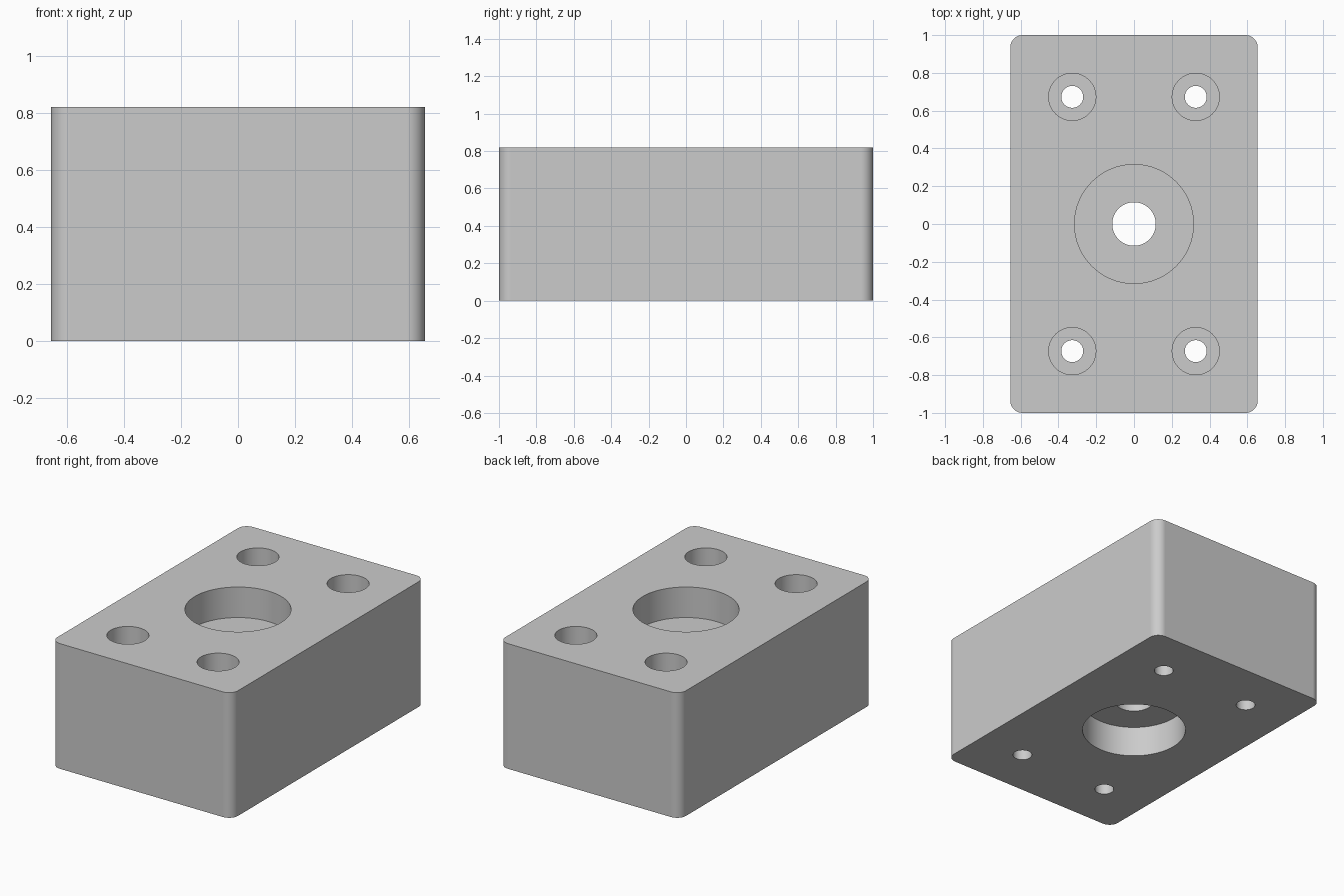
import bpy
import bmesh
from math import radians

WIDTH, LENGTH, HEIGHT = 1.31, 2.0, 0.82
CORNER = 0.065

default = bpy.data.objects.get("Cube")
if default:
    bpy.data.objects.remove(default, do_unlink=True)

# Plain grey metal
grey = bpy.data.materials.new("grey metal")
grey.use_nodes = True
colour = (0.6, 0.6, 0.6, 1)
grey.diffuse_color = colour
grey.node_tree.nodes["Principled BSDF"].inputs["Base Color"].default_value = colour

# Block with rounded vertical corners
bm = bmesh.new()
bmesh.ops.create_cube(bm, size=1)
bmesh.ops.scale(bm, vec=(WIDTH, LENGTH, HEIGHT), verts=bm.verts)
bmesh.ops.translate(bm, vec=(0, 0, HEIGHT / 2), verts=bm.verts)
uprights = [e for e in bm.edges
            if abs(e.verts[0].co.z - e.verts[1].co.z) > HEIGHT / 2]
bmesh.ops.bevel(bm, geom=uprights, offset=CORNER, segments=10,
                profile=0.5, affect='EDGES')
mesh = bpy.data.meshes.new("bearing_block")
bm.to_mesh(mesh)
bm.free()
mesh.materials.append(grey)
block = bpy.data.objects.new("bearing_block", mesh)
bpy.context.collection.objects.link(block)


def drill(x, y, radius, bottom, top, sides=64):
    """Cut a vertical round hole between two heights."""
    bpy.ops.mesh.primitive_cylinder_add(
        vertices=sides, radius=radius, depth=top - bottom,
        location=(x, y, (bottom + top) / 2))
    cutter = bpy.context.object
    cutter.name = "hole_cutter"
    cutter.hide_render = True
    cutter.data.materials.append(grey)
    cut = block.modifiers.new("hole", 'BOOLEAN')
    cut.operation = 'DIFFERENCE'
    cut.solver = 'EXACT'
    cut.object = cutter
    bpy.ops.object.select_all(action='DESELECT')
    block.select_set(True)
    bpy.context.view_layer.objects.active = block
    bpy.ops.object.modifier_apply(modifier=cut.name)
    bpy.data.objects.remove(cutter, do_unlink=True)


BELOW, ABOVE = -0.1, HEIGHT + 0.1

# Bearing seats on both faces, joined by the shaft hole
drill(0, 0, 0.315, HEIGHT - 0.2, ABOVE)
drill(0, 0, 0.315, BELOW, 0.2)
drill(0, 0, 0.115, BELOW, ABOVE)

# Counterbored bolt holes near the corners
for x in (-0.327, 0.327):
    for y in (-0.673, 0.673):
        drill(x, y, 0.125, HEIGHT - 0.25, ABOVE, 48)
        drill(x, y, 0.058, BELOW, ABOVE, 48)

# Smooth curved walls, crisp rims
bpy.ops.object.shade_smooth_by_angle(angle=radians(30))
weighted = block.modifiers.new("flat_face_normals", 'WEIGHTED_NORMAL')
weighted.keep_sharp = True
